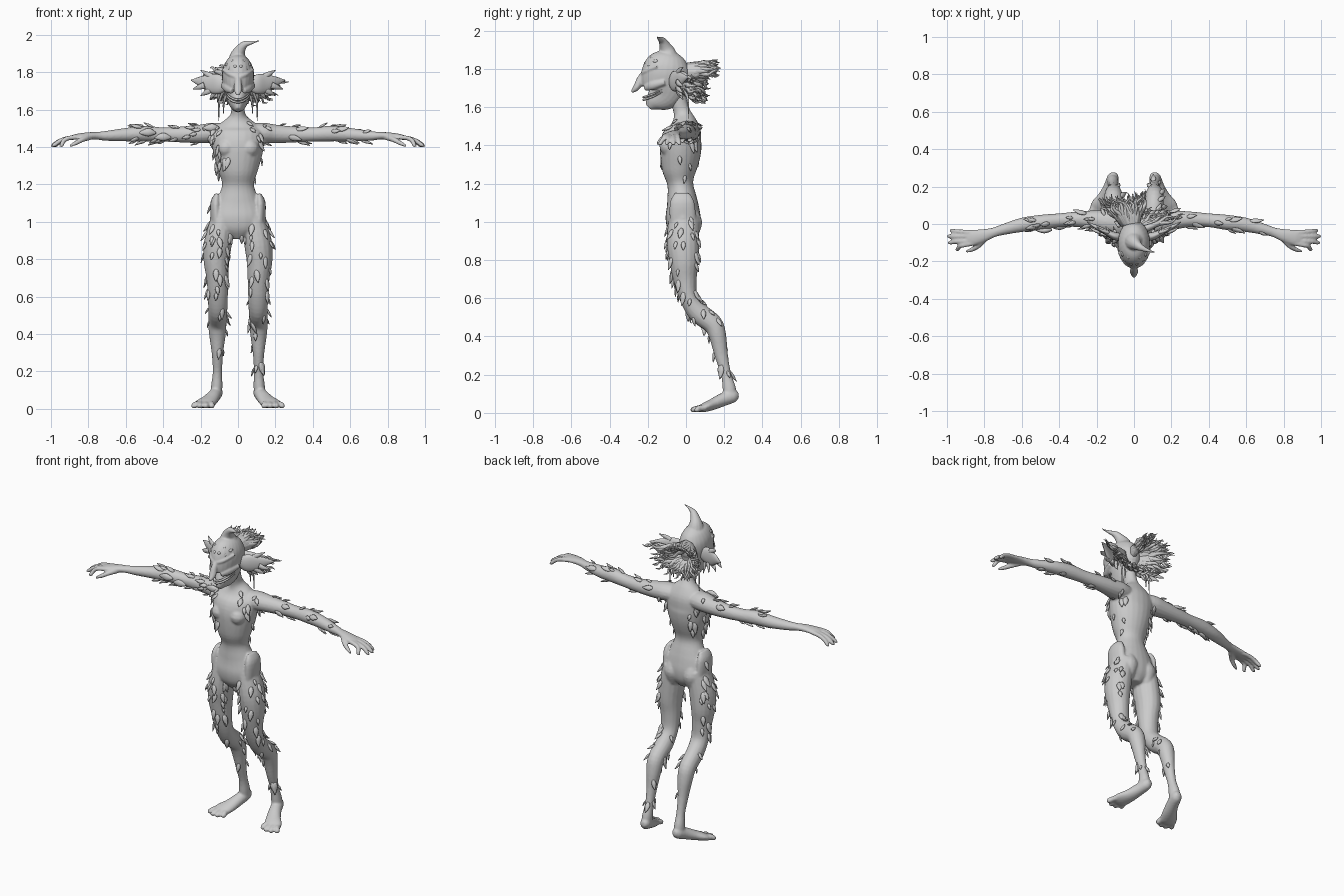
import bpy, random
from math import sin, cos, pi, radians
from mathutils import Vector as V

random.seed(7)
R = random.uniform


def spline(pts, n):
    """Catmull-Rom resampling of (x, y, z, ra, rb) rows."""
    out, m = [], len(pts)
    for i in range(m - 1):
        a, b, c, d = (pts[max(0, min(m - 1, i + k))] for k in (-1, 0, 1, 2))
        for s in range(n):
            t = s / n
            row = [0.5 * (2*q + (r-p)*t + (2*p-5*q+4*r-w)*t*t + (3*q-p-3*r+w)*t**3)
                   for p, q, r, w in zip(a, b, c, d)]
            out.append(row[:3] + [max(0.001, row[3]), max(0.001, row[4])])
    return out + [list(pts[-1])]


class Part:
    """Collects swept tubes into one mesh object."""
    def __init__(self):
        self.v, self.f = [], []

    def tube(self, pts, ref=(1, 0, 0), sides=16, n=4, mirror=False):
        for sx in ((1, -1) if mirror else (1,)):
            rows = spline([(p[0] * sx, *p[1:]) for p in pts], n)
            c = [V(r[:3]) for r in rows]
            base, m = len(self.v), len(rows)
            for k, r in enumerate(rows):
                t = (c[min(k + 1, m - 1)] - c[max(k - 1, 0)]).normalized()
                u = V(ref) - t * t.dot(V(ref))
                if u.length < 0.05:
                    u = t.orthogonal()
                u.normalize()
                w = t.cross(u)
                for j in range(sides):
                    a = 2 * pi * j / sides
                    self.v.append(c[k] + u * (r[3] * cos(a)) + w * (r[4] * sin(a)))
            for k in range(m - 1):
                for j in range(sides):
                    p, q = base + k * sides, (j + 1) % sides
                    self.f.append((p + j, p + q, p + q + sides, p + j + sides))
            self.f.append([base + j for j in reversed(range(sides))])
            self.f.append([base + (m - 1) * sides + j for j in range(sides)])

    def build(self, name, voxel=None, smooth=3):
        me = bpy.data.meshes.new(name)
        me.from_pydata(self.v, [], self.f)
        ob = bpy.data.objects.new(name, me)
        bpy.context.collection.objects.link(ob)
        if voxel:  # fuse overlapping tubes into one skin
            mod = ob.modifiers.new("fuse", 'REMESH')
            mod.mode, mod.voxel_size = 'VOXEL', voxel
            mod = ob.modifiers.new("soften", 'SMOOTH')
            mod.iterations = smooth
            dg = bpy.context.evaluated_depsgraph_get()
            me = bpy.data.meshes.new_from_object(ob.evaluated_get(dg))
            ob.modifiers.clear()
            ob.data = me
        me.polygons.foreach_set("use_smooth", [True] * len(me.polygons))
        return ob


# Torso and neck
body = Part()
body.tube([(0, -.01, .91, .04, .05), (0, -.012, .96, .13, .083), (0, -.015, 1.02, .15, .092),
           (0, -.017, 1.08, .132, .084), (0, -.022, 1.13, .108, .076), (0, -.03, 1.2, .085, .068),
           (0, -.035, 1.27, .105, .09), (0, -.03, 1.35, .128, .106), (0, -.025, 1.42, .14, .108),
           (0, -.01, 1.48, .14, .09), (0, -.01, 1.525, .095, .065), (0, -.02, 1.57, .042, .045),
           (0, -.037, 1.63, .036, .042), (0, -.05, 1.71, .04, .045)], sides=24)
body.tube([(.06, -.07, 1.44, .02, .02), (.063, -.09, 1.395, .05, .05),
           (.06, -.08, 1.34, .02, .02)], mirror=True)
# Hip bones and buttocks
body.tube([(.11, -.02, 1.15, .012, .04), (.118, -.02, 1.1, .03, .065), (.115, -.015, 1.0, .03, .07)], mirror=True)
body.tube([(.06, .03, 1.08, .02, .02), (.065, .03, 1.0, .055, .055), (.07, .03, .92, .03, .03)], mirror=True)
# Legs with backward-bent shins
body.tube([(.08, -.01, 1.03, .06, .08), (.105, -.015, .9, .074, .085), (.115, -.01, .8, .07, .078),
           (.11, -.005, .7, .059, .062), (.108, .015, .6, .054, .048), (.108, .065, .525, .051, .055),
           (.11, .14, .465, .049, .052), (.11, .166, .4, .045, .045), (.11, .185, .3, .031, .035),
           (.11, .21, .2, .025, .027), (.113, .226, .13, .03, .035), (.115, .23, .085, .03, .035)], mirror=True)
# Feet and toes
body.tube([(.108, .275, .095, .015, .015), (.112, .25, .09, .031, .034), (.128, .195, .07, .036, .035),
           (.152, .14, .045, .044, .03), (.178, .095, .028, .054, .024), (.186, .07, .02, .05, .016)], mirror=True)
for x0, x1, y1 in ((.145, .14, .04), (.168, .172, .025), (.192, .204, .028), (.215, .235, .045)):
    body.tube([(x0, .1, .025, .016, .016), ((x0 + x1) / 2, .07, .024, .017, .017),
               (x1, y1 + .012, .016, .017, .015), (x1, y1, .01, .008, .008)], sides=10, mirror=True)
# Arms
body.tube([(.05, .0, 1.475, .06, .05), (.13, .01, 1.475, .066, .055), (.2, .02, 1.47, .054, .05),
           (.3, .025, 1.467, .042, .043), (.4, .02, 1.467, .037, .038), (.5, .008, 1.472, .041, .042),
           (.6, -.005, 1.466, .038, .036), (.7, -.03, 1.46, .029, .027), (.75, -.045, 1.46, .026, .021),
           (.8, -.06, 1.46, .034, .019), (.86, -.073, 1.455, .042, .016), (.89, -.078, 1.45, .038, .012)],
          ref=(0, 1, 0), mirror=True)
# Fingers and thumb
for y0, x1, y1 in ((-.045, .985, -.035), (-.066, 1.0, -.066), (-.088, .995, -.1), (-.104, .955, -.135)):
    body.tube([(.86, y0, 1.453, .013, .013), (.91, y0 * .7 + y1 * .3, 1.447, .0125, .0125),
               ((.91 + x1) / 2, (y0 + y1) / 2, 1.432, .0125, .0125), (x1 - .012, y1, 1.41, .011, .011),
               (x1, y1, 1.402, .005, .005)], ref=(0, 1, 0), sides=10, mirror=True)
body.tube([(.79, -.07, 1.455, .018, .016), (.83, -.115, 1.44, .014, .014), (.87, -.138, 1.42, .012, .012),
           (.9, -.148, 1.405, .006, .006)], ref=(0, 0, 1), sides=10, mirror=True)
body_ob = body.build("body", .0065, 3)

# Head: skull with long pointed nose, cheeks, brow and jaw
head = Part()
head.tube([(0, -.195, 1.598, .014, .018), (0, -.17, 1.625, .036, .05), (0, -.125, 1.66, .057, .088),
           (0, -.11, 1.695, .071, .112), (0, -.11, 1.735, .081, .126), (0, -.105, 1.78, .086, .127),
           (0, -.098, 1.825, .08, .115), (0, -.09, 1.865, .058, .085), (0, -.085, 1.89, .025, .04)], sides=24)
head.tube([(0, -.215, 1.79, .014, .012), (0, -.238, 1.745, .019, .02), (0, -.258, 1.705, .022, .018),
           (0, -.278, 1.685, .012, .01), (0, -.286, 1.678, .004, .004)], sides=12)
head.tube([(.012, -.228, 1.775, .012, .01), (.045, -.205, 1.79, .012, .012), (.08, -.15, 1.815, .008, .008)],
          ref=(0, 0, 1), mirror=True)
head.tube([(.03, -.215, 1.7, .015, .012), (.055, -.175, 1.715, .025, .02), (.08, -.11, 1.73, .015, .015)],
          ref=(0, 0, 1), mirror=True)
# Horn curling up to one side
head.tube([(0, -.095, 1.85, .06, .06), (.0, -.1, 1.89, .042, .045), (.012, -.11, 1.92, .029, .03),
           (.035, -.125, 1.948, .019, .02), (.07, -.14, 1.958, .01, .01), (.115, -.152, 1.968, .003, .003)], sides=14)
head.build("head_with_horn", .005, 2)

# Eyes, lips and forehead bumps
face = Part()
face.tube([(.018, -.226, 1.752, .002, .002), (.04, -.207, 1.76, .009, .009), (.07, -.172, 1.778, .002, .002)],
          ref=(0, 0, 1), sides=10, mirror=True)
for z in (1.652, 1.638):
    face.tube([(0, -.222, z, .006, .008), (.025, -.205, z + .006, .006, .007), (.048, -.165, z + .02, .005, .005),
               (.066, -.125, z + .04, .002, .002)], ref=(0, 0, 1), sides=8, mirror=True)
for x, y, z in ((.015, -.208, 1.83), (.045, -.19, 1.82), (.03, -.175, 1.86), (.06, -.16, 1.84)):
    face.tube([(x, y + .012, z, .009, .009), (x, y - .004, z, .01, .01), (x, y - .012, z + .002, .004, .004)],
              sides=8, n=2, mirror=True)
face.build("eyes_lips_and_bumps")

# Ears: flat leaves with ragged spikes
ears = Part()
ears.tube([(.06, -.07, 1.735, .03, .02), (.1, -.065, 1.735, .052, .022), (.145, -.045, 1.74, .05, .016),
           (.195, -.02, 1.75, .03, .012), (.25, .01, 1.757, .003, .003)], ref=(0, 0, 1), mirror=True)
for x, z, tx, tz in ((.12, 1.7, .15, 1.655), (.15, 1.705, .2, 1.675), (.1, 1.7, .11, 1.64),
                     (.18, 1.73, .24, 1.71), (.14, 1.775, .2, 1.81)):
    ears.tube([(x, -.045, z, .018, .01), ((x + tx) / 2, -.035, (z + tz) / 2, .013, .008),
               (tx, -.015, tz, .002, .002)], sides=8, ref=(0, 0, 1), mirror=True)
ears.build("ears")

# Hair: locks that fan back and split into wavy tips
hair = Part()
for i in range(46):
    a, phi = i * 2.39996, radians(8 + 72 * ((i * 0.618) % 1))
    root = V((.06 * cos(phi) * cos(a), -.03 + .03 * sin(phi), 1.765 + .085 * cos(phi) * sin(a)))
    for s in range(2 + i % 2):
        b, k = a + R(-.22, .22), R(.8, 1.05)
        tip = V((.265 * cos(phi) * cos(b) * k, .02 + .17 * sin(phi) * k, 1.762 + .16 * cos(phi) * sin(b) * k))
        d = tip - root
        side = d.cross(V((R(-1, 1), R(-1, 1), R(-1, 1)))).normalized() * .018
        p1, p2, p3 = root + d * .35, root + d * .65 + side, root + d * .85 - side * .5
        hair.tube([(*root, .024, .02), (*p1, .019, .014), (*p2, .0095, .007), (*p3, .006, .005),
                   (*tip, .0015, .0015)], ref=(.2, .3, 1), sides=7, n=3)
for x, z in ((.1, 1.54), (.075, 1.58)):
    hair.tube([(x - .02, -.01, 1.7, .012, .012), (x, .01, 1.64, .006, .006), (x + .003, .015, z, .002, .002)],
              sides=6, mirror=True)
hair.build("hair")

# Leaf scales scattered over the skin, pointing down (outwards on the arms)
scales = Part()
polys = [(p.center.copy(), p.normal.copy()) for p in body_ob.data.polygons]
regions = [
    (26, lambda c, n: -.62 < c.x < -.16 and 1.38 < c.z and (n.y < .3 or n.z > .3)),
    (18, lambda c, n: .16 < c.x < .72 and 1.38 < c.z and abs(n.z) > .2),
    (24, lambda c, n: .05 < abs(c.x) < .16 and 1.3 < c.z < 1.53 and n.y < 0),
    (16, lambda c, n: .07 < abs(c.x) < .15 and 1.22 < c.z < 1.45 and n.y > 0),
    (62, lambda c, n: .6 < c.z < .97 and (n.y < -.2 or n.x * c.x > .04)),
    (5, lambda c, n: .98 < c.z < 1.12 and n.x * c.x > .05),
    (22, lambda c, n: .3 < c.z < .6 and abs(c.x) > .03),
    (6, lambda c, n: .12 < c.z < .3 and c.x > 0)]
for count, test in regions:
    for c, n in random.sample([q for q in polys if test(*q)], count):
        arm = abs(c.x) > .2 and c.z > 1.3
        d = V((c.x, 0, -.05)) if arm else V((R(-.3, .3), R(-.2, .2), -1))
        d = d - n * d.dot(n)
        if d.length < .02:
            d = n.orthogonal()
        d.normalize()
        k = R(.7, 1.35)
        rows = [(c - n * .004 - d * .016 * k, .006, .003), (c + n * .004, .013, .006),
                (c + d * .016 * k + n * .009, .011, .006), (c + d * .036 * k + n * .017 * k, .0015, .0015)]
        scales.tube([(*p, ra * k, rb * k) for p, ra, rb in rows], ref=n.cross(d), sides=8, n=2)
# Larger pods on the forearm
for x, y, z in ((-.48, -.03, 1.475), (-.4, -.012, 1.45), (-.14, -.05, 1.5)):
    scales.tube([(x + .04, y, z, .006, .006), (x, y - .006, z + .004, .022, .014), (x - .05, y, z, .004, .004)],
                ref=(0, 0, 1), sides=12)
scales.build("leaf_scales")
